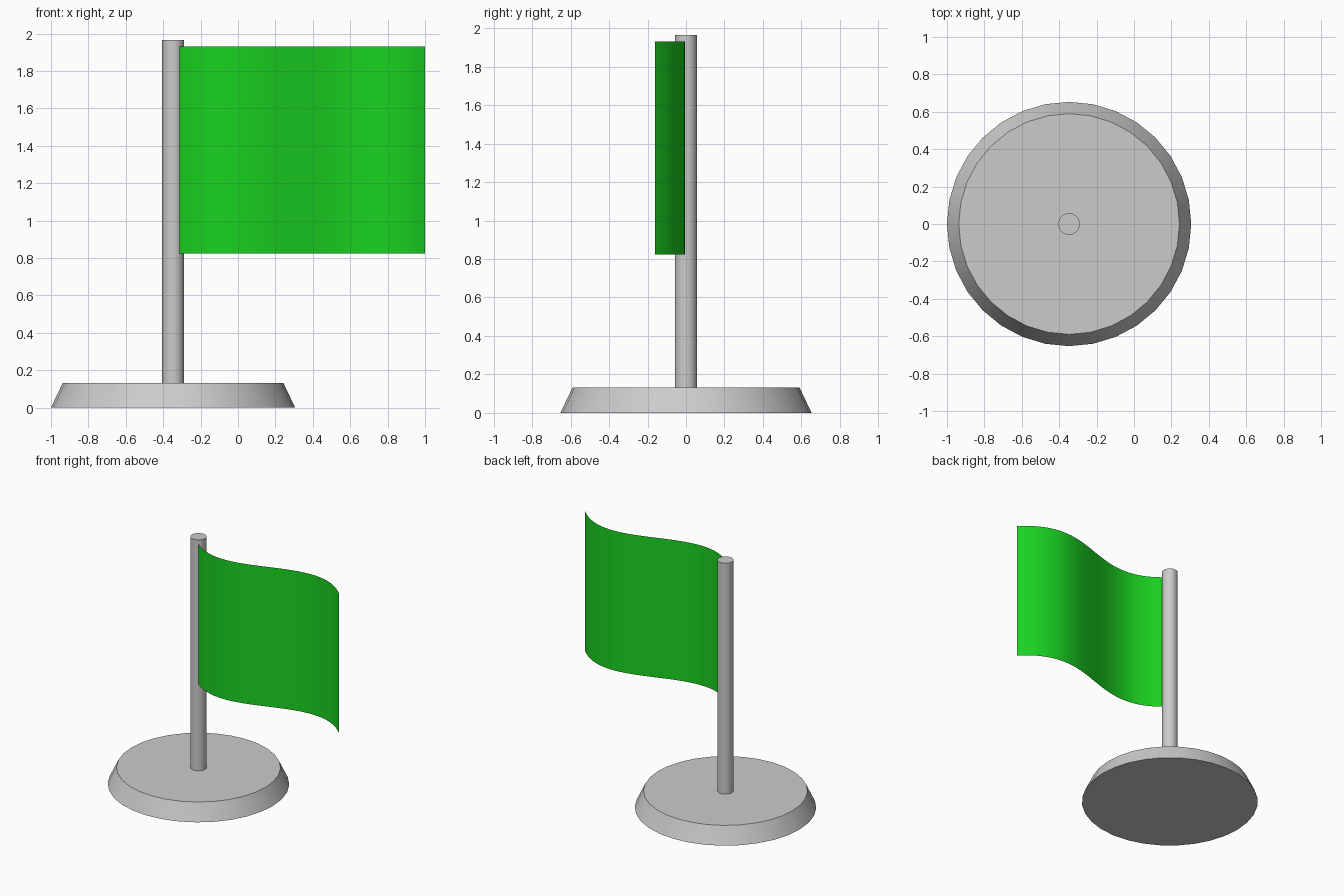
import bpy
import math

if "Cube" in bpy.data.objects:
    bpy.data.objects.remove(bpy.data.objects["Cube"])

AXIS_X = -0.347


def tapered_disc(name, r_bottom, r_top, z0, z1, sides=32):
    bpy.ops.mesh.primitive_cone_add(vertices=sides, radius1=r_bottom, radius2=r_top,
                                    depth=z1 - z0, location=(AXIS_X, 0, (z0 + z1) / 2))
    obj = bpy.context.object
    obj.name = name
    bpy.ops.object.shade_smooth_by_angle(angle=math.radians(30))
    return obj


# Round stand and pole
tapered_disc("base", 0.653, 0.59, 0.0, 0.132)
tapered_disc("pole", 0.058, 0.058, 0.13, 1.965)

# Flag: a single wavy sheet, swept vertically from an S-shaped profile
X0, X1, Z0, Z1, STEPS = -0.313, 1.0, 0.823, 1.932, 32
verts, faces = [], []
for i in range(STEPS + 1):
    u = 2 * i / STEPS - 1
    x = X0 + (X1 - X0) * i / STEPS
    y = -0.072 + 0.22 * u - 0.033 * u**2 - 0.275 * u**3
    verts += [(x, y, Z0), (x, y, Z1)]
for i in range(STEPS):
    a = 2 * i
    faces.append((a, a + 2, a + 3, a + 1))
mesh = bpy.data.meshes.new("flag")
mesh.from_pydata(verts, [], faces)
mesh.shade_smooth()
flag = bpy.data.objects.new("flag", mesh)
bpy.context.collection.objects.link(flag)

# Green cloth
green = bpy.data.materials.new("green_cloth")
green.diffuse_color = (0.01, 0.65, 0.015, 1)
green.use_nodes = True
green.node_tree.nodes["Principled BSDF"].inputs["Base Color"].default_value = green.diffuse_color
mesh.materials.append(green)
